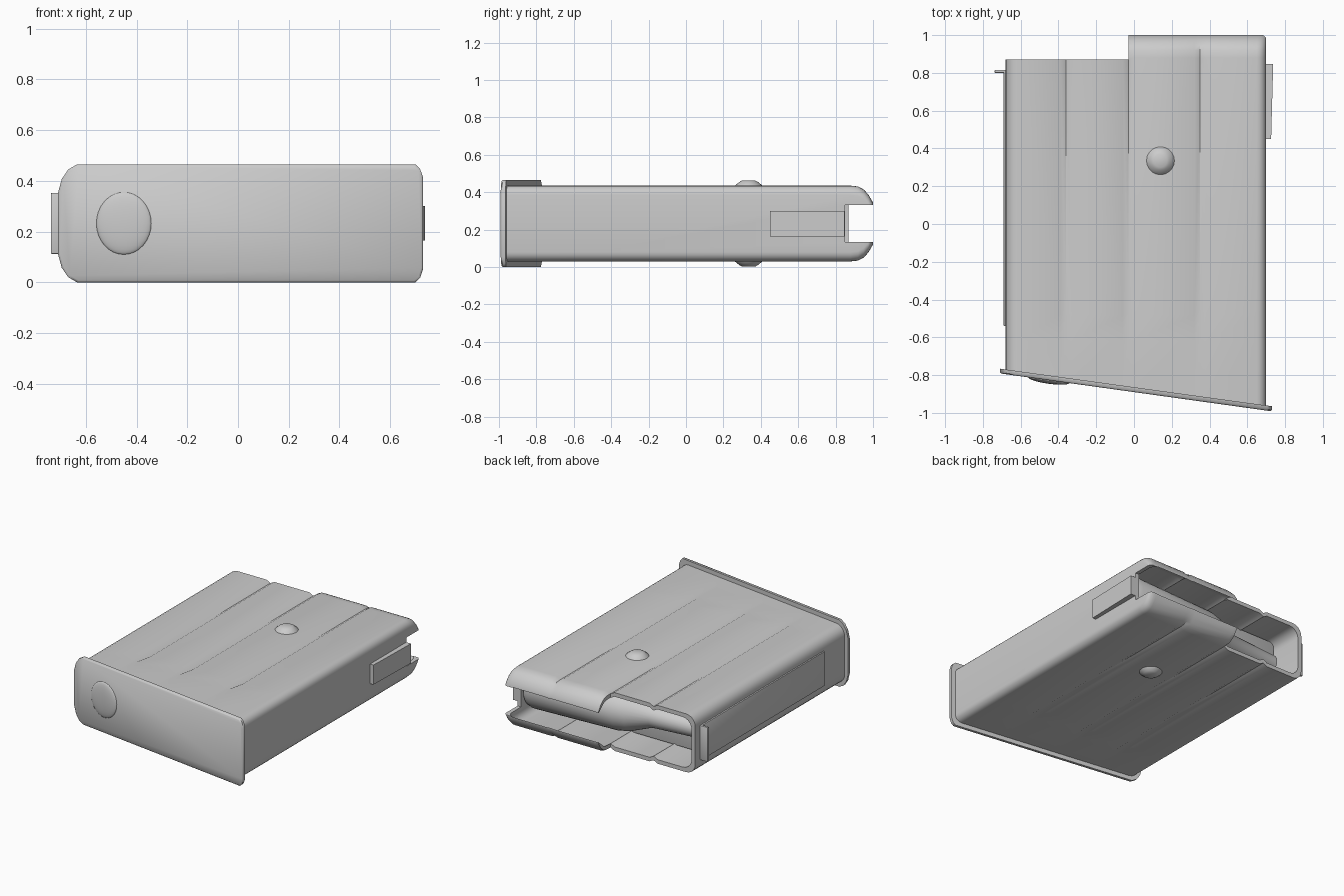
import bpy, bmesh
from math import sin, cos, pi, atan
from mathutils import Matrix

if "Cube" in bpy.data.objects:
    bpy.data.objects.remove(bpy.data.objects["Cube"])

ZC = 0.2325                     # mid plane of the thickness
SLOPE = -0.138                  # slant of the base


def finish(bm, name, angle=35):
    bmesh.ops.recalc_face_normals(bm, faces=bm.faces)
    me = bpy.data.meshes.new(name)
    bm.to_mesh(me)
    bm.free()
    ob = bpy.data.objects.new(name, me)
    bpy.context.collection.objects.link(ob)
    smooth(ob, angle)
    return ob


def smooth(ob, angle=35):
    bpy.ops.object.select_all(action='DESELECT')
    ob.select_set(True)
    bpy.context.view_layer.objects.active = ob
    bpy.ops.object.shade_smooth_by_angle(angle=angle * pi / 180)


def loft(rings, name, angle=35):
    bm = bmesh.new()
    vs = [[bm.verts.new(p) for p in r] for r in rings]
    n = len(vs[0])
    for a, b in zip(vs, vs[1:]):
        for i in range(n):
            j = (i + 1) % n
            bm.faces.new((a[i], a[j], b[j], b[i]))
    bm.faces.new(vs[0])
    bm.faces.new(vs[-1])
    return finish(bm, name, angle)


def box(name, lo, hi, bevel=0.0):
    bm = bmesh.new()
    bmesh.ops.create_cube(bm, size=1)
    for v in bm.verts:
        v.co = [(a + b) / 2 + c * (b - a) for a, b, c in zip(lo, hi, v.co)]
    if bevel:
        bmesh.ops.bevel(bm, geom=bm.edges[:], offset=bevel, segments=2, profile=0.5, affect='EDGES')
    return finish(bm, name)


def cut(ob, cutter):
    m = ob.modifiers.new("cut", 'BOOLEAN')
    m.operation, m.solver, m.object = 'DIFFERENCE', 'EXACT', cutter
    bpy.context.view_layer.objects.active = ob
    bpy.ops.object.modifier_apply(modifier=m.name)
    bpy.data.objects.remove(cutter)


def section(x0, x1, hz, groove):
    """Rounded rectangle in xz with V grooves on both wide sides."""
    rl, rr = min(0.07, hz * 0.6), min(0.05, hz * 0.5)
    up = [(x0 + rl - rl * cos(t * pi / 10), hz - rl + rl * sin(t * pi / 10)) for t in range(6)]
    for gx in (-0.36, -0.03, 0.35):
        up += [(gx - 0.03, hz), (gx, hz - groove), (gx + 0.03, hz)]
    up += [(x1 - rr + rr * sin(t * pi / 10), hz - rr + rr * cos(t * pi / 10)) for t in range(6)]
    return up + [(x, -z) for x, z in reversed(up)]


def shell(name, inset, end):
    rows = [(None, 0.2025, 0), (-0.62, 0.2025, 0), (-0.48, 0.2025, 0.016), (0.88, 0.2025, 0.016),
            (0.92, 0.198, 0.014), (0.95, 0.182, 0.01), (0.975, 0.155, 0.005), (end, 0.112, 0)]
    rings = []
    for y, hz, g in rows:
        s = section(-0.68 + inset, 0.70 - inset, hz - inset, g)
        rings.append([(x, -0.87 + inset + SLOPE * x if y is None else y, ZC + z) for x, z in s])
    return loft(rings, name)


# Hollow body with curled feed lips
body = shell("body_shell", 0, 1.0)
cut(body, shell("inner_cutter", 0.028, 1.02))
cut(body, box("front_step_cutter", (-0.9, 0.87, -0.2), (-0.028, 1.2, 0.7)))
cut(body, box("feed_slot_cutter", (-0.6, 0.85, ZC - 0.1), (0.9, 1.2, ZC + 0.1)))
smooth(body)

# Slanted base plate
outline = [(-0.71, 0.12), (-0.695, 0.175), (-0.67, 0.212), (-0.635, 0.2325),
           (0.70, 0.2325), (0.718, 0.215), (0.73, 0.18)]
outline += [(x, -z) for x, z in reversed(outline)]


def plate_ring(dy, k):
    return [(x - (k if x > 0 else -k), -0.864 + dy + SLOPE * x, ZC + z * (1 - k / 0.2325)) for x, z in outline]


loft([plate_ring(0, 0), plate_ring(-0.019, 0), plate_ring(-0.026, 0.007)], "base_plate", 50)

# Domed button on the base plate
bm = bmesh.new()
bmesh.ops.create_uvsphere(bm, u_segments=32, v_segments=16, radius=1)
bm.transform(Matrix.Translation((-0.45, -0.888 + 0.45 * 0.138, ZC)) @
             Matrix.Rotation(atan(SLOPE), 4, 'Z') @ Matrix.Diagonal((0.11, 0.02, 0.123, 1)))
finish(bm, "base_button", 60)

# Stop bumps on both wide sides
for side, name in ((1, "upper_stop_bump"), (-1, "lower_stop_bump")):
    rings = []
    for h, r in ((0.19, 0.08), (0.2025, 0.074), (0.222, 0.05), (0.23, 0.035)):
        rings.append([(0.14 + r * cos(t * pi / 10), 0.335 + r * sin(t * pi / 10), ZC + side * h)
                      for t in range(20)])
    loft(rings, name, 50)

# Front reinforcing strip with bent tab
box("front_strip", (-0.69, -0.54, ZC - 0.12), (-0.67, 0.815, ZC + 0.12), 0.004)
box("front_tab", (-0.738, 0.80, ZC - 0.12), (-0.675, 0.816, ZC + 0.12), 0.004)

# Rear catch, wedge shaped
hz = 0.068
loft([[(0.68, y, ZC - hz), (x, y, ZC - hz), (x, y, ZC + hz), (0.68, y, ZC + hz)]
      for y, x in ((0.45, 0.726), (0.848, 0.737))], "rear_catch")

# Follower: platform plus a round ridge that narrows to the front
box("follower_platform", (-0.645, 0.55, ZC - 0.17), (0.665, 0.64, ZC + 0.17), 0.01)
stations = [(-0.62, 0.70, 0.06), (-0.22, 0.73, 0.075), (-0.08, 0.80, 0.125),
            (0.0, 0.82, 0.14), (0.63, 0.845, 0.15), (0.665, 0.835, 0.14)]
loft([[(x, top - r + r * cos(t * pi / 14), ZC + r * sin(t * pi / 14)) for t in range(28)]
      for x, top, r in stations], "follower_ridge", 40)
